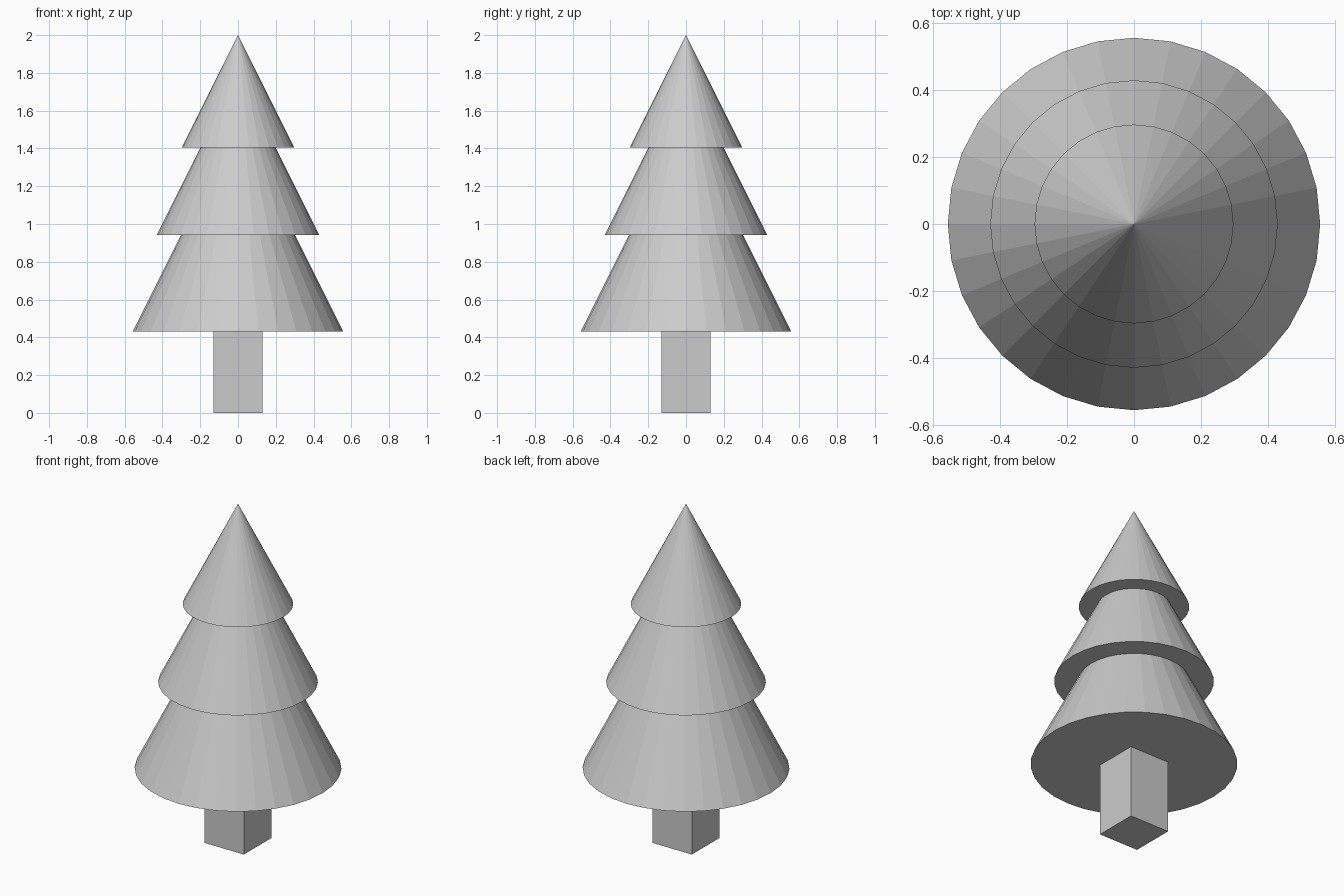
import bpy

if "Cube" in bpy.data.objects:
    bpy.data.objects.remove(bpy.data.objects["Cube"])

SLOPE = 0.5  # radius gained per unit of height on every tier


def tier(name, z, radius):
    """Flat-shaded 32-sided foliage cone with its base at height z."""
    height = radius / SLOPE
    bpy.ops.mesh.primitive_cone_add(vertices=32, radius1=radius, radius2=0,
                                    depth=height, location=(0, 0, z + height / 2))
    bpy.context.object.name = name


# Foliage tiers, each tip tucked inside the tier above
tier("lower_foliage", 0.43, 0.557)
tier("middle_foliage", 0.942, 0.43)
tier("upper_foliage", 1.405, 0.2975)

# Square trunk, running slightly into the lowest tier
TRUNK_WIDTH, TRUNK_HEIGHT = 0.26, 0.48
bpy.ops.mesh.primitive_cube_add(size=1, location=(0, 0, TRUNK_HEIGHT / 2))
trunk = bpy.context.object
trunk.name = "trunk"
trunk.scale = (TRUNK_WIDTH, TRUNK_WIDTH, TRUNK_HEIGHT)
bpy.ops.object.transform_apply(location=False, rotation=False, scale=True)
